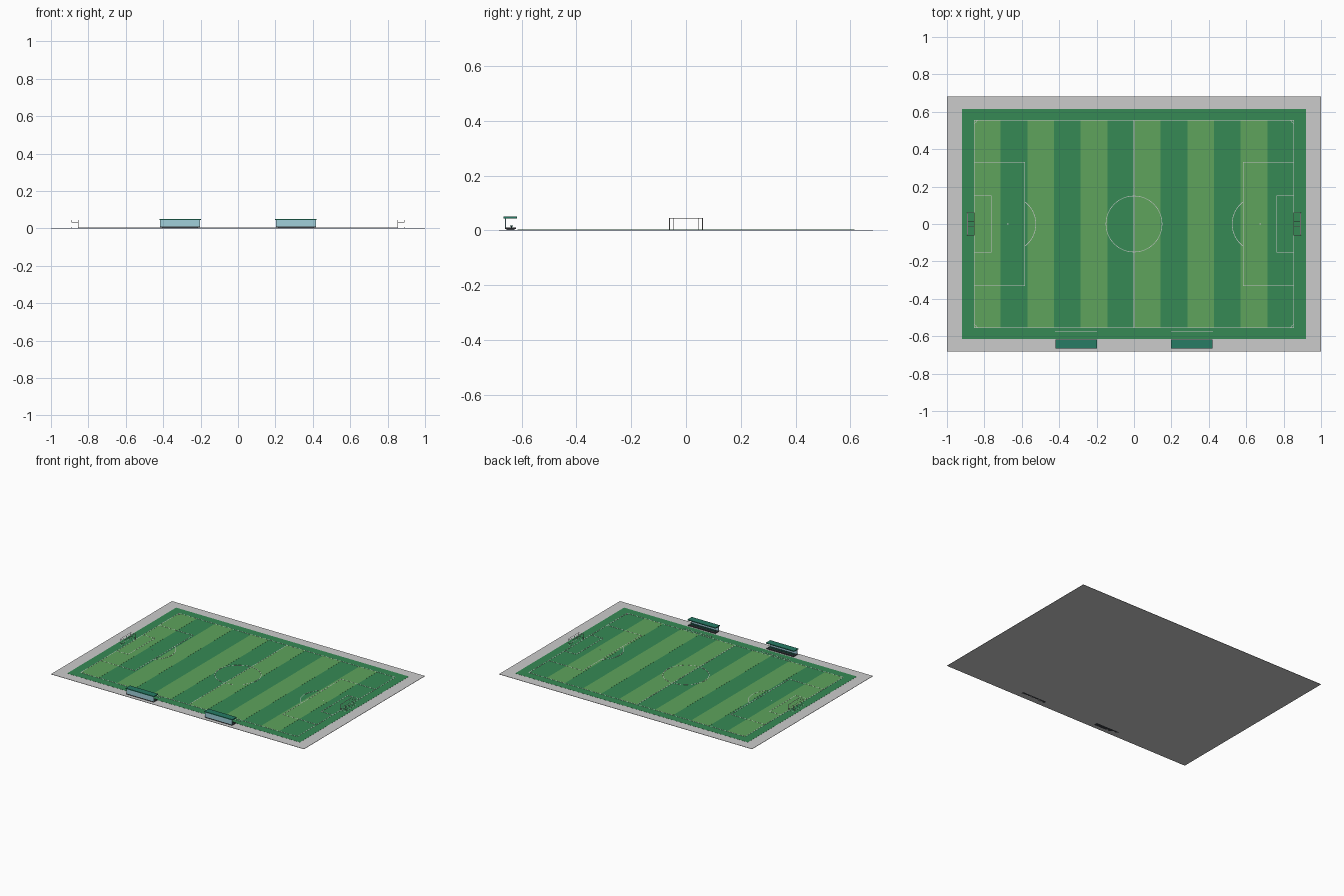
import bpy, bmesh, math
from mathutils import Vector, Matrix

if "Cube" in bpy.data.objects:
    bpy.data.objects.remove(bpy.data.objects["Cube"])


def material(name, rgb):
    m = bpy.data.materials.new(name)
    m.diffuse_color = (*rgb, 1)
    m.use_nodes = True
    m.node_tree.nodes["Principled BSDF"].inputs["Base Color"].default_value = m.diffuse_color
    return m


DARK_GRASS = material("dark_grass", (0.037, 0.254, 0.089))
LIGHT_GRASS = material("light_grass", (0.112, 0.366, 0.107))
WHITE = material("white", (0.9, 0.9, 0.9))
ROOF = material("roof_green", (0.02, 0.2, 0.13))
GLASS = material("pale_blue", (0.35, 0.62, 0.7))
DARK = material("dark_grey", (0.04, 0.045, 0.05))


def finish(name, bm, mat=None):
    bmesh.ops.recalc_face_normals(bm, faces=bm.faces)
    me = bpy.data.meshes.new(name)
    bm.to_mesh(me)
    bm.free()
    if mat:
        me.materials.append(mat)
    ob = bpy.data.objects.new(name, me)
    bpy.context.collection.objects.link(ob)
    return ob


def box(bm, x0, x1, y0, y1, z0, z1):
    mat = Matrix.Translation(((x0 + x1) / 2, (y0 + y1) / 2, (z0 + z1) / 2))
    mat = mat @ Matrix.Diagonal((abs(x1 - x0), abs(y1 - y0), abs(z1 - z0), 1))
    bmesh.ops.create_cube(bm, size=1, matrix=mat)


def boxes(name, dims, mat=None):
    bm = bmesh.new()
    for d in dims:
        box(bm, *d)
    return finish(name, bm, mat)


def rod(bm, a, b, r, sides=6):
    a, b = Vector(a), Vector(b)
    d = b - a
    mat = Matrix.Translation((a + b) / 2) @ d.to_track_quat('Z', 'Y').to_matrix().to_4x4()
    bmesh.ops.create_cone(bm, cap_ends=True, segments=sides, radius1=r, radius2=r,
                          depth=d.length, matrix=mat)


GX, GY = 0.855, 0.555          # field half size
Z_SLAB, Z_GRASS, Z_STRIPE, Z_LINE = 0.002, 0.0026, 0.003, 0.0035
W = 0.003                      # line width
STEP = GX / 6

# Ground layers
boxes("paved_surround", [(-1, 1, -0.683, 0.683, 0, Z_SLAB)])
boxes("grass", [(-0.92, 0.92, -0.615, 0.615, Z_SLAB, Z_GRASS)], DARK_GRASS)
boxes("light_stripes", [(-GX + i * STEP, -GX + (i + 1) * STEP, -GY, GY, Z_GRASS, Z_STRIPE)
                        for i in range(0, 12, 2)], LIGHT_GRASS)


# Painted straight lines
def line(x0, y0, x1, y1):
    h = W / 2
    return (min(x0, x1) - h, max(x0, x1) + h, min(y0, y1) - h, max(y0, y1) + h, Z_GRASS, Z_LINE)


marks = [line(0, -GY, 0, GY)]
for s in (-1, 1):
    marks += [line(-GX, s * GY, GX, s * GY), line(s * GX, -GY, s * GX, GY)]
    for depth, half in ((0.585, 0.33), (0.763, 0.15)):
        marks += [line(s * GX, t * half, s * depth, t * half) for t in (-1, 1)]
        marks.append(line(s * depth, -half, s * depth, half))
    # technical area in front of each dugout
    marks.append(line(s * 0.2, -0.573, s * 0.42, -0.573))
boxes("field_lines", marks, WHITE)


# Painted curves
def arc(bm, cx, cy, r, a0, a1, n):
    rows = []
    for i in range(n + 1):
        a = a0 + (a1 - a0) * i / n
        rows.append([bm.verts.new((cx + q * math.cos(a), cy + q * math.sin(a), z))
                     for q, z in ((r - W / 2, Z_GRASS), (r - W / 2, Z_LINE),
                                  (r + W / 2, Z_LINE), (r + W / 2, Z_GRASS))])
    for p, q in zip(rows, rows[1:]):
        for k in range(4):
            bm.faces.new((p[k], p[(k + 1) % 4], q[(k + 1) % 4], q[k]))


bm = bmesh.new()
arc(bm, 0, 0, 0.15, 0, 2 * math.pi, 48)
half = math.acos(0.09 / 0.15)
for s in (-1, 1):
    mid = math.pi if s > 0 else 0
    arc(bm, s * 0.675, 0, 0.15, mid - half, mid + half, 16)
    for t in (-1, 1):
        a = math.atan2(-t, -s)
        arc(bm, s * GX, t * GY, 0.016, a - math.pi / 4, a + math.pi / 4, 6)
finish("field_arcs", bm, WHITE)

bm = bmesh.new()
for x in (-0.675, 0, 0.675):
    rod(bm, (x, 0, Z_GRASS), (x, 0, Z_LINE + 0.0001), 0.004, 12)
finish("spots", bm, WHITE)

# Goals: frame and coarse net
H, HW, DEPTH, TOPD = 0.045, 0.06, 0.036, 0.034
for s, side in ((-1, "left"), (1, "right")):
    xf, xb, xt = s * GX, s * (GX + DEPTH), s * (GX + TOPD)
    bm = bmesh.new()
    rod(bm, (xf, -HW, H), (xf, HW, H), 0.0013)
    for t in (-1, 1):
        y = t * HW
        rod(bm, (xf, y, Z_SLAB), (xf, y, H + 0.001), 0.0013)
        for a, b in (((xf, y, H), (xt, y, H)), ((xt, y, H), (xb, y, Z_GRASS)),
                     ((xf, y, Z_GRASS), (xb, y, Z_GRASS))):
            rod(bm, a, b, 0.0008)
    rod(bm, (xb, -HW, Z_GRASS), (xb, HW, Z_GRASS), 0.0008)
    rod(bm, (xt, -HW, H), (xt, HW, H), 0.0008)
    finish(side + "_goal_frame", bm, WHITE)

    bm = bmesh.new()
    for y in (-0.045, -0.015, 0.015, 0.045):
        rod(bm, (xf, y, H), (xt, y, H), 0.0004, 4)
        rod(bm, (xt, y, H), (xb, y, Z_GRASS), 0.0004, 4)
    for z in (0.018, 0.033):
        rod(bm, (xb, -HW, z), (xb, HW, z), 0.0004, 4)
        for t in (-1, 1):
            rod(bm, (xf, t * HW, z), (xb, t * HW, z), 0.0004, 4)
    finish(side + "_goal_net", bm, WHITE)

# Dugouts
for s, side in ((-1, "left"), (1, "right")):
    c, h = s * 0.31, 0.107
    boxes(side + "_dugout_base", [(c - h, c + h, -0.661, -0.62, Z_SLAB + 0.003, 0.011),
                                  (c - h + 0.01, c + h - 0.01, -0.655, -0.626, 0, 0.006)], DARK)
    boxes(side + "_dugout_back", [(c - h, c + h, -0.661, -0.657, 0.011, 0.045)], GLASS)
    boxes(side + "_dugout_roof", [(c - h - 0.004, c + h + 0.004, -0.666, -0.617, 0.044, 0.05)], ROOF)
    boxes(side + "_dugout_bench", [(c - h + 0.008, c + h - 0.008, -0.642, -0.632, 0.014, 0.018)]
          + [(c + k * 0.09 - 0.002, c + k * 0.09 + 0.002, -0.639, -0.635, 0.01, 0.015)
             for k in (-1, 0, 1)], ROOF)
